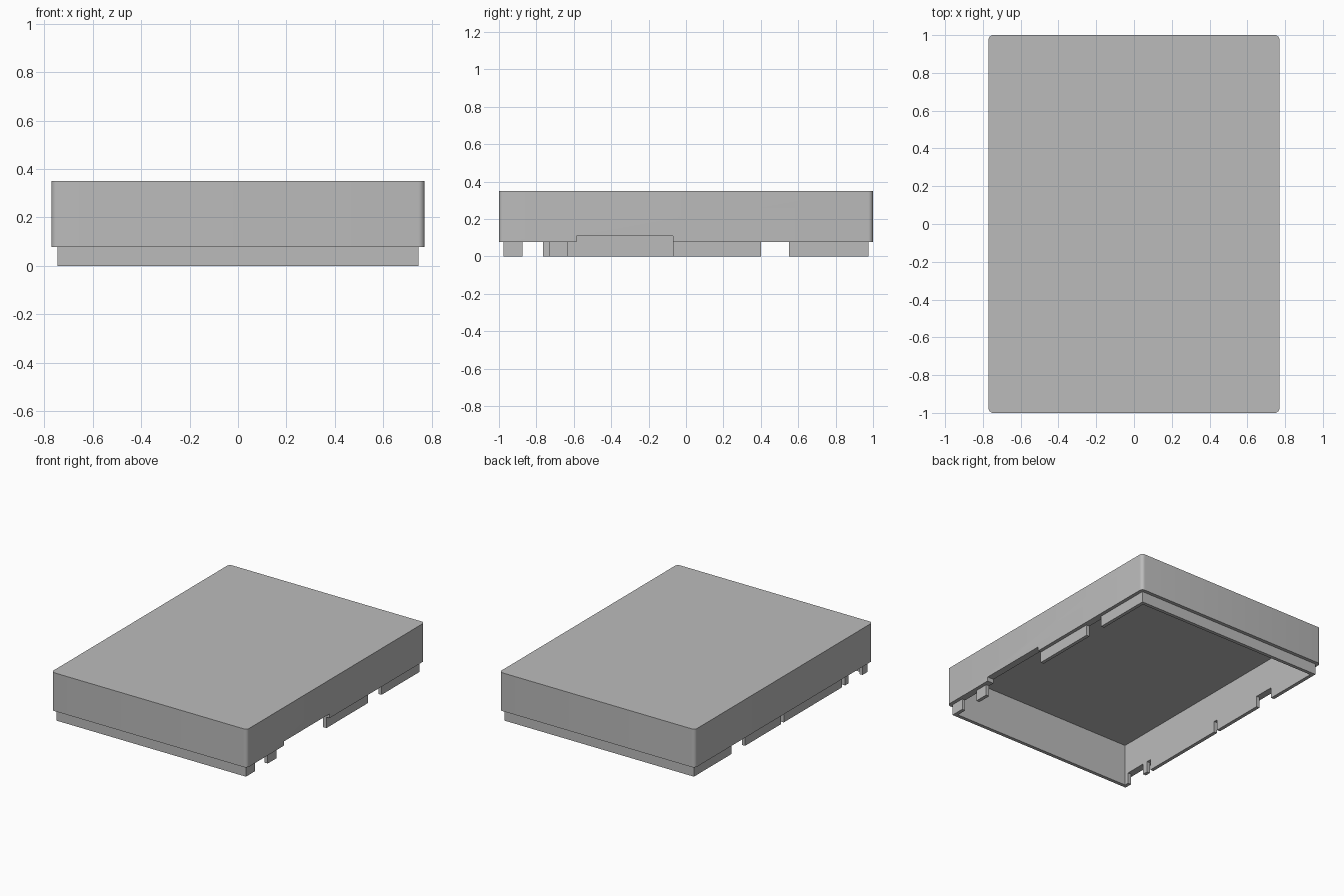
import bpy
import bmesh

if "Cube" in bpy.data.objects:
    bpy.data.objects.remove(bpy.data.objects["Cube"], do_unlink=True)

# Overall sizes
HALF_X, HALF_Y, TOP = 0.77, 1.0, 0.35
STEP = 0.025          # lip set-in, lip thickness and corner radius
RIM = 0.078           # underside of the outer wall
IN_X, IN_Y, CEILING = HALF_X - 2 * STEP, HALF_Y - 2 * STEP, 0.30

grey = bpy.data.materials.new("plain grey")
grey.use_nodes = True
grey.diffuse_color = (0.5, 0.5, 0.5, 1)
grey.node_tree.nodes["Principled BSDF"].inputs["Base Color"].default_value = grey.diffuse_color


def box(name, x, y, z, radius=0):
    """Box from (min, max) ranges, with optional rounded vertical edges."""
    bm = bmesh.new()
    bmesh.ops.create_cube(bm, size=1)
    for v in bm.verts:
        v.co = [r[0] if c < 0 else r[1] for c, r in zip(v.co, (x, y, z))]
    if radius:
        upright = [e for e in bm.edges
                   if abs(e.verts[0].co.z - e.verts[1].co.z) > 0.01]
        bmesh.ops.bevel(bm, geom=upright, offset=radius, segments=6,
                        profile=0.5, affect='EDGES')
    mesh = bpy.data.meshes.new(name)
    bm.to_mesh(mesh)
    bm.free()
    mesh.materials.append(grey)
    obj = bpy.data.objects.new(name, mesh)
    bpy.context.collection.objects.link(obj)
    return obj


def cut(obj, cutters):
    """Subtract the cutters, bake the result and remove the cutters."""
    for c in cutters:
        mod = obj.modifiers.new("cut", 'BOOLEAN')
        mod.operation, mod.solver, mod.object = 'DIFFERENCE', 'EXACT', c
    deps = bpy.context.evaluated_depsgraph_get()
    baked = bpy.data.meshes.new_from_object(obj.evaluated_get(deps))
    obj.modifiers.clear()
    obj.data = baked
    for c in cutters:
        bpy.data.objects.remove(c, do_unlink=True)


def side_cutter(side, y0, y1, top):
    x = sorted((side * (IN_X - 0.03), side * (HALF_X + 0.03)))
    return box("cutter", x, (y0, y1), (-0.1, top))


def cavity():
    return box("cutter", (-IN_X, IN_X), (-IN_Y, IN_Y), (-0.1, CEILING))


# Outer cover: rounded corners, hollow below, one port opening
cover = box("outer_cover", (-HALF_X, HALF_X), (-HALF_Y, HALF_Y), (RIM, TOP), STEP)
cut(cover, [cavity(), side_cutter(1, -0.585, -0.07, 0.108)])

# Inner lip: thin ring with gaps along both long sides
LIP_X, LIP_Y = HALF_X - STEP, HALF_Y - STEP
lip = box("inner_lip", (-LIP_X, LIP_X), (-LIP_Y, LIP_Y), (0, RIM))
gaps = {
    1: [(-0.875, -0.73), (-0.63, -0.07), (0.40, 0.55)],
    -1: [(-0.92, -0.765), (-0.725, -0.69), (-0.035, -0.005), (0.40, 0.55)],
}
cut(lip, [cavity()] + [side_cutter(s, a, b, 0.2)
                       for s, spans in gaps.items() for a, b in spans])

# Open the hidden top of the lip where it meets the cover
bm = bmesh.new()
bm.from_mesh(lip.data)
bm.normal_update()
bmesh.ops.delete(bm, geom=[f for f in bm.faces if f.normal.z > 0.9], context='FACES')
bm.to_mesh(lip.data)
bm.free()

# Smooth only the rounded corners
bpy.ops.object.select_all(action='DESELECT')
cover.select_set(True)
bpy.context.view_layer.objects.active = cover
bpy.ops.object.shade_smooth_by_angle()
